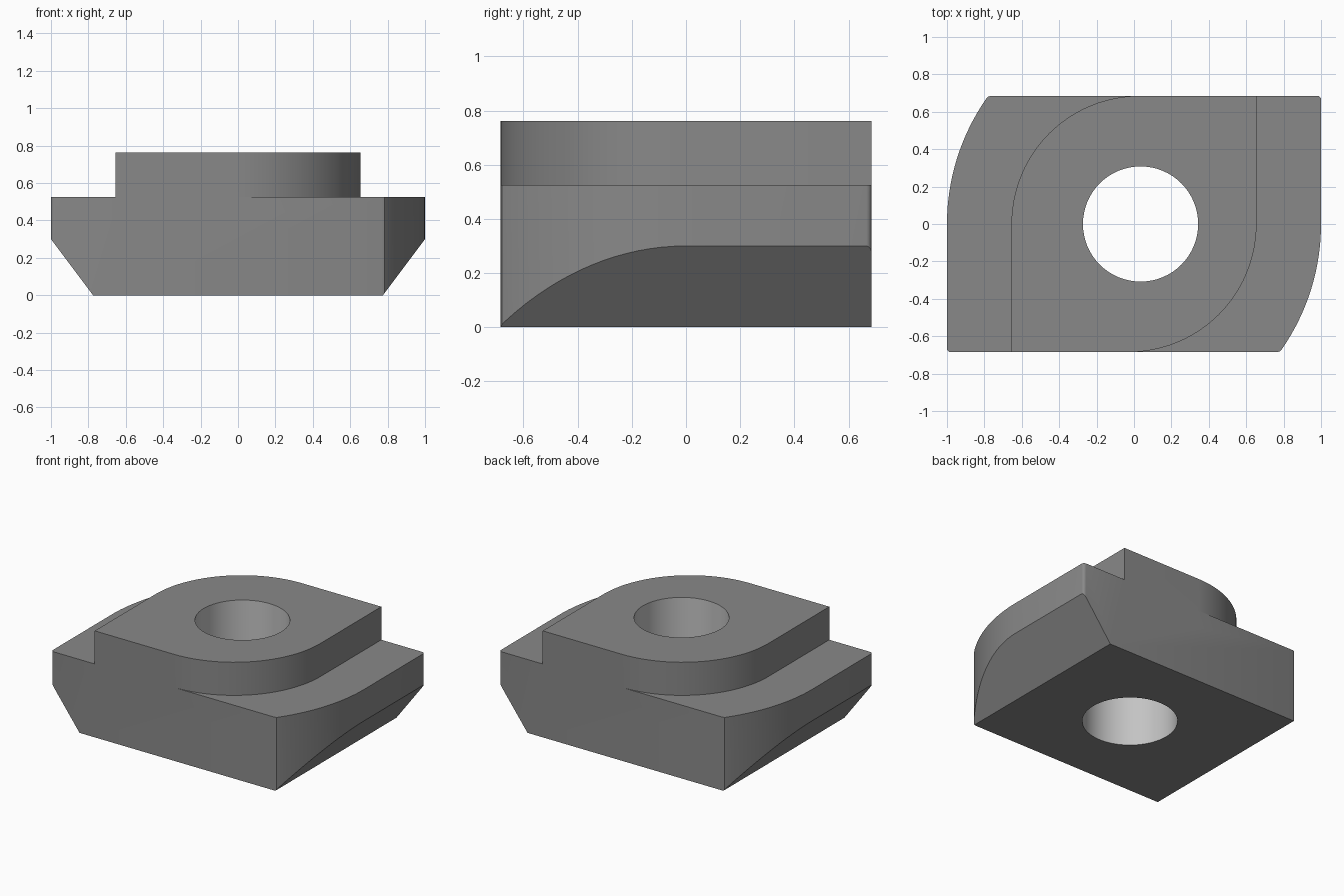
import bpy, bmesh
from math import sin, cos, radians
from mathutils import Vector

cube = bpy.data.objects.get("Cube")
if cube:
    bpy.data.objects.remove(cube, do_unlink=True)

HALF_Y = 0.685
BODY_TOP, TOP = 0.525, 0.762
HOLE_X, HOLE_R = 0.035, 0.308


def make_material(name, value):
    mat = bpy.data.materials.new(name)
    mat.use_nodes = True
    color = (value, value, value, 1)
    mat.diffuse_color = color
    mat.node_tree.nodes["Principled BSDF"].inputs["Base Color"].default_value = color
    return mat


steel = make_material("dark steel", 0.25)
bore = make_material("light bore steel", 0.55)


def arc(cx, cy, r, start, end, steps):
    angles = [radians(start + (end - start) * i / steps) for i in range(steps + 1)]
    return [(cx + r * cos(a), cy + r * sin(a)) for a in angles]


def half_turn(points):
    """Complete an outline with its copy rotated by 180 degrees."""
    return points + [(-x, -y) for x, y in points]


def prism(name, points, push):
    """Extrude a list of 3D points along a vector."""
    bm = bmesh.new()
    face = bm.faces.new([bm.verts.new(p) for p in points])
    new = bmesh.ops.extrude_face_region(bm, geom=[face])["geom"]
    bmesh.ops.translate(bm, vec=Vector(push),
                        verts=[v for v in new if isinstance(v, bmesh.types.BMVert)])
    bmesh.ops.recalc_face_normals(bm, faces=bm.faces)
    mesh = bpy.data.meshes.new(name)
    bm.to_mesh(mesh)
    bm.free()
    mesh.materials.append(steel)
    obj = bpy.data.objects.new(name, mesh)
    bpy.context.collection.objects.link(obj)
    return obj


def combine(obj, other, operation):
    mod = obj.modifiers.new(operation, "BOOLEAN")
    mod.operation = operation
    mod.solver = "EXACT"
    mod.object = other
    bpy.context.view_layer.objects.active = obj
    bpy.ops.object.modifier_apply(modifier=mod.name)
    bpy.data.objects.remove(other, do_unlink=True)


# Wide lower body: two curved corners and two lightly rounded ones
edge = [(0.765, -HALF_Y), (0.782, -0.68)]
edge += arc(-0.174, 0, 1.174, -34.6, 0, 16)
edge += arc(0.98, HALF_Y - 0.02, 0.02, 0, 90, 4)
nut = prism("slot_nut", [(x, y, 0) for x, y in half_turn(edge)], (0, 0, BODY_TOP))

# Sloped undersides on the left and right
slope = [(-0.7, -0.1), (0.7, -0.1), (1.225, 0.6), (-1.225, 0.6)]
combine(nut, prism("slope_cutter", [(x, -1, z) for x, z in slope], (0, 2, 0)), "INTERSECT")

# Raised tenon with two large rounded corners
edge = arc(-0.03, 0, HALF_Y, -90, 0, 24) + [(0.655, HALF_Y)]
tenon = prism("tenon", [(x, y, 0.4) for x, y in half_turn(edge)], (0, 0, TOP - 0.4))
combine(nut, tenon, "UNION")

# Through hole
ring = arc(HOLE_X, 0, HOLE_R, 0, 360, 64)[:-1]
combine(nut, prism("hole_cutter", [(x, y, -0.2) for x, y in ring], (0, 0, 1.4)), "DIFFERENCE")

# Lighter wall inside the hole
mesh = nut.data
mesh.materials.clear()
mesh.materials.append(steel)
mesh.materials.append(bore)
for f in mesh.polygons:
    in_hole = all((mesh.vertices[i].co.xy - Vector((HOLE_X, 0))).length < HOLE_R + 0.01
                  for i in f.vertices)
    f.material_index = 1 if in_hole and abs(f.normal.z) < 0.1 else 0

bpy.ops.object.select_all(action="DESELECT")
nut.select_set(True)
bpy.context.view_layer.objects.active = nut
bpy.ops.object.shade_smooth_by_angle(angle=radians(28))
